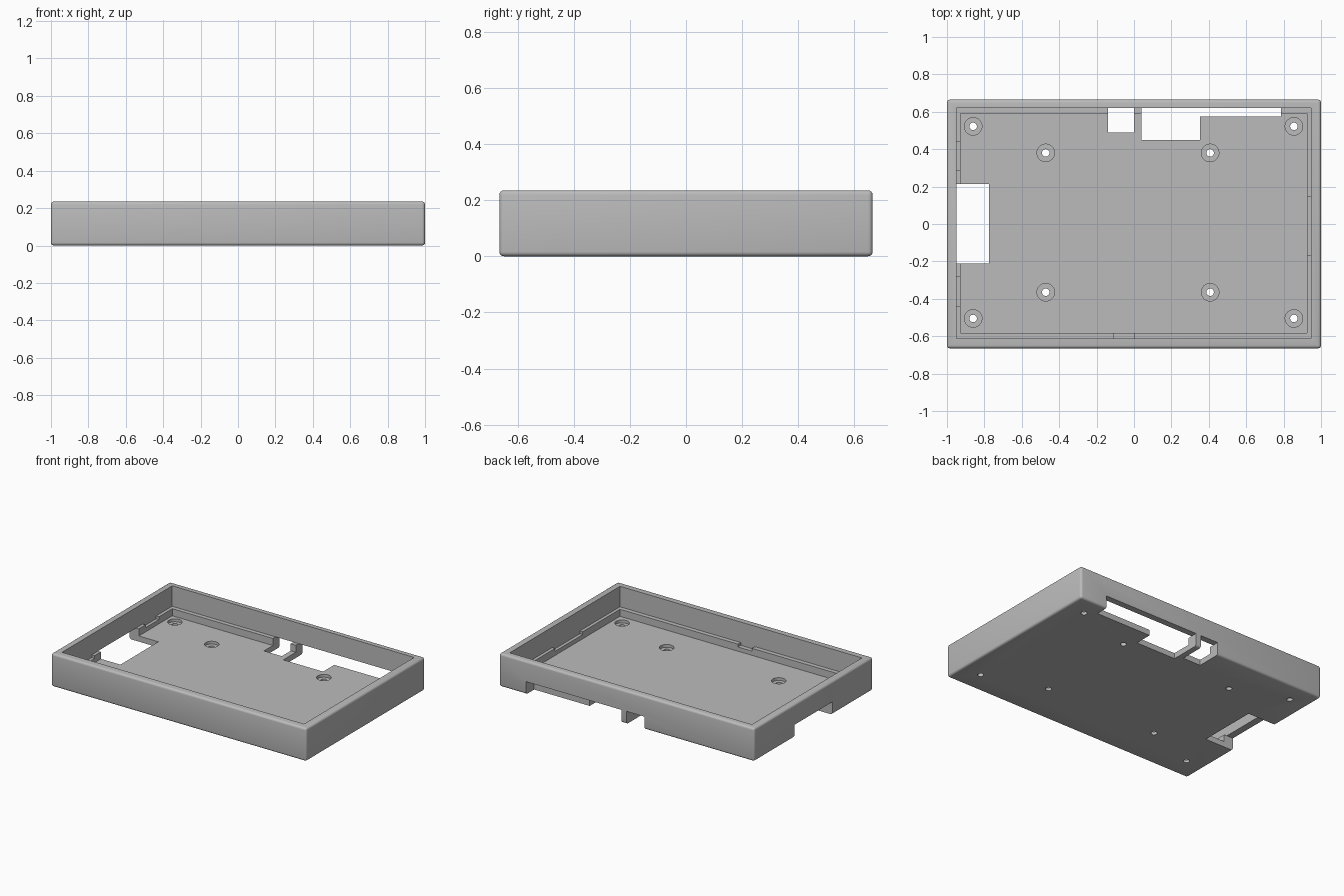
import bpy

old = bpy.data.objects.get("Cube")
if old:
    bpy.data.objects.remove(old, do_unlink=True)

WIDTH, DEPTH, HEIGHT = 2.0, 1.33, 0.235
FLOOR, LEDGE, NOTCH, PORT = 0.04, 0.09, 0.07, 0.09
ABOVE, BELOW = 0.4, -0.1

grey = bpy.data.materials.new("plain grey")
grey.use_nodes = True
grey.diffuse_color = (0.5, 0.5, 0.5, 1)
grey.node_tree.nodes["Principled BSDF"].inputs["Base Color"].default_value = grey.diffuse_color


def box(name, x0, x1, y0, y1, z0, z1):
    bpy.ops.mesh.primitive_cube_add(size=1, location=((x0 + x1) / 2, (y0 + y1) / 2, (z0 + z1) / 2))
    ob = bpy.context.object
    ob.name = name
    ob.scale = (x1 - x0, y1 - y0, z1 - z0)
    bpy.ops.object.transform_apply(location=True, rotation=False, scale=True)
    return ob


def cylinder(name, x, y, radius, z0, z1):
    bpy.ops.mesh.primitive_cylinder_add(vertices=32, radius=radius, depth=z1 - z0,
                                        location=(x, y, (z0 + z1) / 2))
    bpy.context.object.name = name
    return bpy.context.object


def apply(ob, mod):
    bpy.context.view_layer.objects.active = ob
    bpy.ops.object.modifier_apply(modifier=mod.name)


def cut(ob, cutter):
    cutter.hide_render = True
    mod = ob.modifiers.new("cut", "BOOLEAN")
    mod.operation = "DIFFERENCE"
    mod.solver = "EXACT"
    mod.object = cutter
    apply(ob, mod)
    bpy.data.objects.remove(cutter, do_unlink=True)


# Outer shell with softened edges
case = box("case_tray", -WIDTH / 2, WIDTH / 2, -DEPTH / 2, DEPTH / 2, 0, HEIGHT)
case.data.materials.append(grey)
soft = case.modifiers.new("soft edges", "BEVEL")
soft.width = 0.016
soft.segments = 4
apply(case, soft)

# Cavity down to the ledge, then the narrower well down to the floor
cut(case, box("cavity", -0.95, 0.947, -0.613, 0.62, LEDGE, ABOVE))
cut(case, box("well", -0.928, 0.925, -0.582, 0.59, FLOOR, ABOVE))

# Shallow notches along the ledge
notches = [
    (-0.95, -0.9, 0.29, 0.44),
    (-0.95, -0.9, -0.44, -0.28),
    (0.9, 0.947, -0.165, 0.145),
    (-0.11, 0, -0.613, -0.55),
]
for x0, x1, y0, y1 in notches:
    cut(case, box("notch", x0, x1, y0, y1, NOTCH, 0.15))

# Port openings through the back and side walls and the floor
ports = [
    (-0.14, 0, 0.49, 0.8),
    (0.04, 0.352, 0.45, 0.8),
    (0.3, 0.787, 0.575, 0.8),
    (-1.2, -0.775, -0.21, 0.215),
]
for x0, x1, y0, y1 in ports:
    cut(case, box("port", x0, x1, y0, y1, BELOW, PORT))

# Counterbored screw holes: four in the corners, four for the board
holes = [(x, y) for x in (-0.86, 0.855) for y in (-0.505, 0.522)]
holes += [(x, y) for x in (-0.472, 0.407) for y in (-0.365, 0.38)]
for x, y in holes:
    cut(case, cylinder("counterbore", x, y, 0.047, 0.02, 0.08))
    cut(case, cylinder("screw_hole", x, y, 0.02, BELOW, 0.08))

# Smooth rounded parts, keep sharp edges
bpy.ops.object.select_all(action="DESELECT")
case.select_set(True)
bpy.context.view_layer.objects.active = case
bpy.ops.object.shade_smooth_by_angle(angle=0.6)
